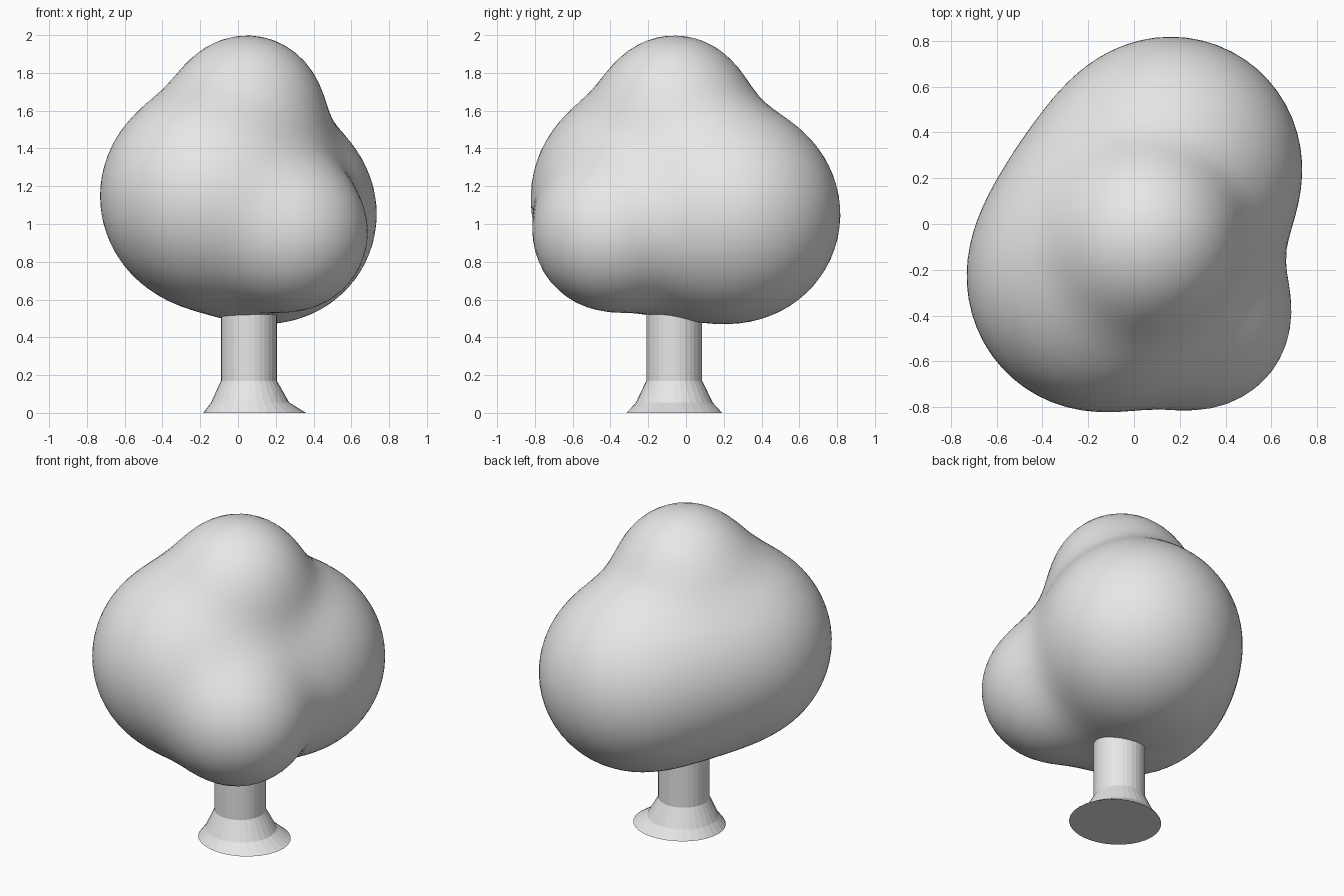
import bpy, bmesh, math
from mathutils import Vector

cube = bpy.data.objects.get("Cube")
if cube:
    bpy.data.objects.remove(cube, do_unlink=True)

grey = bpy.data.materials.new("plain grey")
grey.use_nodes = True
grey.diffuse_color = (0.8, 0.8, 0.8, 1)
grey.node_tree.nodes["Principled BSDF"].inputs["Base Color"].default_value = grey.diffuse_color


def add_object(name, bm, smooth):
    bmesh.ops.recalc_face_normals(bm, faces=bm.faces[:])
    for face in bm.faces:
        face.smooth = smooth
    mesh = bpy.data.meshes.new(name)
    bm.to_mesh(mesh)
    bm.free()
    mesh.materials.append(grey)
    obj = bpy.data.objects.new(name, mesh)
    bpy.context.collection.objects.link(obj)
    return obj


# Crown: round lobes melted together (centre, radius)
LOBES = [
    (Vector((0.05, -0.06, 1.60)), 0.395),    # top
    (Vector((-0.15, -0.24, 1.15)), 0.575),   # front, on its right
    (Vector((0.165, 0.25, 1.05)), 0.565),    # back, on its left
    (Vector((0.28, -0.40, 0.95)), 0.40),     # front, on its left
    (Vector((-0.02, 0.02, 1.10)), 0.53),     # core
]
BLEND = 0.08


def distance(p):
    total = sum(math.exp(-((p - c).length - r) / BLEND) for c, r in LOBES)
    return -BLEND * math.log(total)


def surface_point(origin, direction):
    near, far = 0.0, 2.0
    for _ in range(24):
        mid = (near + far) / 2
        if distance(origin + direction * mid) < 0:
            near = mid
        else:
            far = mid
    return origin + direction * near


bm = bmesh.new()
bmesh.ops.create_icosphere(bm, subdivisions=5, radius=1)
heart = Vector((0, 0, 1.1))
for v in bm.verts:
    v.co = surface_point(heart, v.co.normalized())
add_object("crown", bm, True)

# Trunk: straight post on a flared, slightly uneven foot
SIDES = 32
PROFILE = [(0.262, 0.0, 1.0), (0.205, 0.055, 0.2), (0.148, 0.17, 0), (0.148, 0.65, 0)]
bm = bmesh.new()
rings = []
for radius, z, uneven in PROFILE:
    ring = []
    for i in range(SIDES):
        a = math.tau * i / SIDES
        r = radius + uneven * (0.03 * math.cos(a) + 0.01 * math.cos(2 * a))
        ring.append(bm.verts.new((0.058 + r * math.cos(a), -0.062 + r * math.sin(a), z)))
    rings.append(ring)
for low, high in zip(rings, rings[1:]):
    for i in range(SIDES):
        j = (i + 1) % SIDES
        bm.faces.new((low[i], low[j], high[j], high[i]))
bm.faces.new(rings[0][::-1])
bm.faces.new(rings[-1])
add_object("trunk", bm, False)
